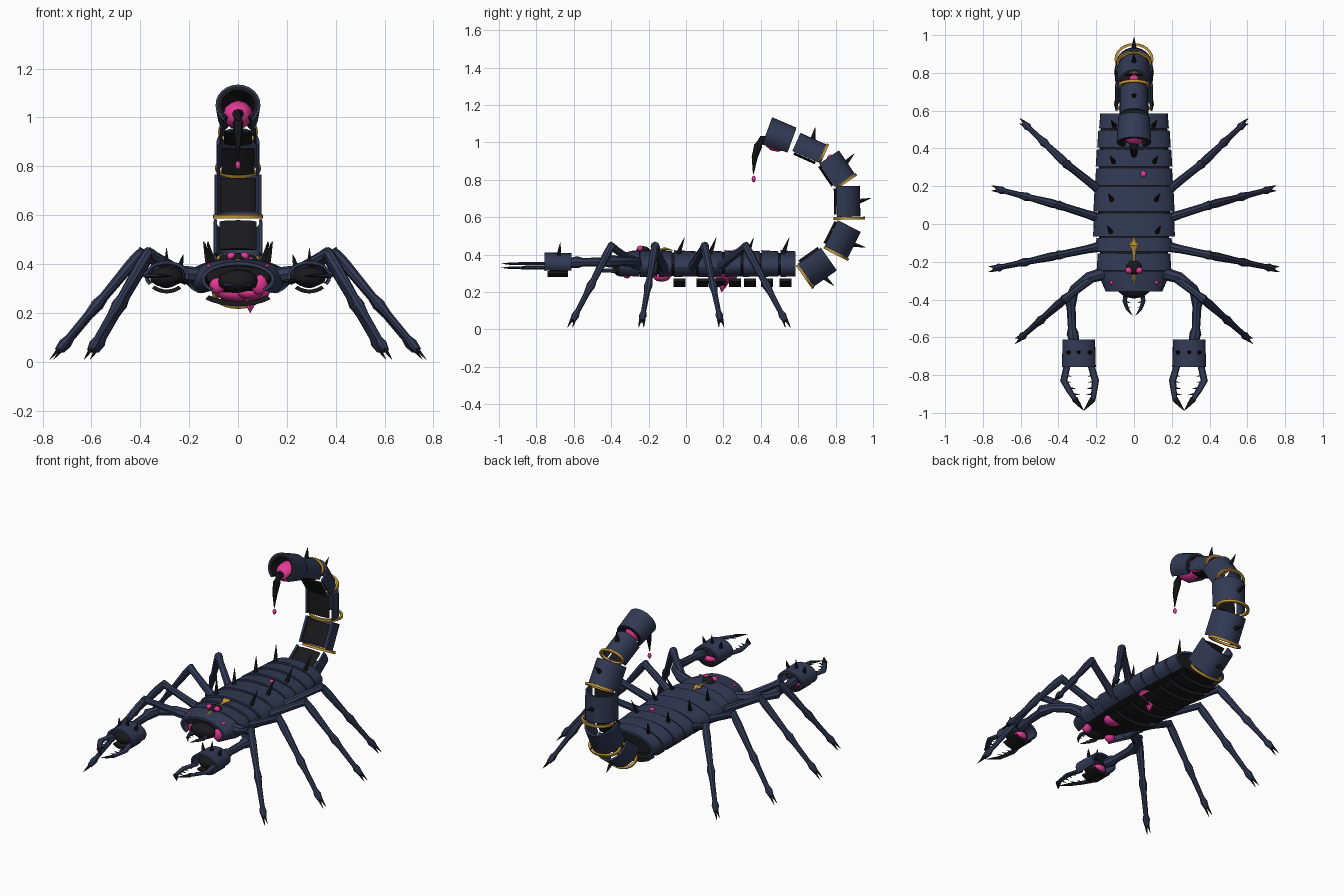
import bpy, bmesh, math
from mathutils import Matrix, Vector as V

if "Cube" in bpy.data.objects:
    bpy.data.objects.remove(bpy.data.objects["Cube"])


def mat(name, rgb):
    m = bpy.data.materials.new(name)
    m.diffuse_color = (*rgb, 1)
    m.use_nodes = True
    m.node_tree.nodes["Principled BSDF"].inputs["Base Color"].default_value = m.diffuse_color
    return m


NAVY = mat("navy_shell", (0.032, 0.042, 0.090))
DARK = mat("black_horn", (0.010, 0.010, 0.012))
PINK = mat("pink_flesh", (0.78, 0.04, 0.30))
GOLD = mat("gold_trim", (0.55, 0.31, 0.04))


def finish(name, bm, m):
    bmesh.ops.recalc_face_normals(bm, faces=bm.faces)
    me = bpy.data.meshes.new(name)
    bm.to_mesh(me)
    bm.free()
    me.materials.append(m)
    ob = bpy.data.objects.new(name, me)
    bpy.context.collection.objects.link(ob)
    return ob


def arch(name, m, M, length, e0, e1, t, a0, a1, n=16):
    """Curved plate of thickness t along local y; e0, e1 = (half width, height) at each end."""
    bm = bmesh.new()
    rows = []
    for i in range(n + 1):
        a = math.radians(a0 + (a1 - a0) * i / n)
        row = []
        for y, (w, h), d in ((-.5, e0, 0), (.5, e1, 0), (.5, e1, t), (-.5, e0, t)):
            p = V(((w - d) * math.cos(a), y * length, (h - d) * math.sin(a)))
            row.append(bm.verts.new(M @ p))
        rows.append(row)
    for r, s in zip(rows, rows[1:]):
        for k in range(4):
            bm.faces.new((r[k], r[(k + 1) % 4], s[(k + 1) % 4], s[k]))
    if a1 - a0 >= 360:
        bmesh.ops.remove_doubles(bm, verts=bm.verts, dist=1e-5)
    else:
        bm.faces.new(rows[0])
        bm.faces.new(rows[-1])
    return finish(name, bm, m)


def tube(name, m, pts, radii, n=8, flat=(1, 1, 1)):
    """Round limb through points with a radius at each."""
    bm = bmesh.new()
    pts = [V(p) for p in pts]
    rings = []
    for i, (p, r) in enumerate(zip(pts, radii)):
        d = pts[min(i + 1, len(pts) - 1)] - pts[max(i - 1, 0)]
        d.normalize()
        u = d.cross(V((0, 0, 1)) if abs(d.z) < .9 else V((1, 0, 0))).normalized()
        v = d.cross(u)
        ring = []
        for k in range(n):
            a = 2 * math.pi * k / n
            o = (u * math.cos(a) + v * math.sin(a)) * r
            ring.append(bm.verts.new(p + V([o[j] * flat[j] for j in range(3)])))
        rings.append(ring)
    for r, s in zip(rings, rings[1:]):
        for k in range(n):
            bm.faces.new((r[k], r[(k + 1) % n], s[(k + 1) % n], s[k]))
    bm.faces.new(rings[0])
    bm.faces.new(rings[-1])
    return finish(name, bm, m)


def ball(name, m, loc, size):
    bm = bmesh.new()
    bmesh.ops.create_icosphere(bm, subdivisions=2, radius=1,
                               matrix=Matrix.Translation(loc) @ Matrix.Diagonal((*size, 1)))
    return finish(name, bm, m)


def spike(name, base, tip, r=.014, m=DARK, flat=(1, 1, 1)):
    base, tip = V(base), V(tip)
    return tube(name, m, [base, base.lerp(tip, .5), tip], [r, r * .6, .001], 6, flat)


T = Matrix.Translation

# Body shells, rear to front, with a dark core showing in the seams
edges = [.59, .5, .4, .3, .2, .06, -.07, -.15, -.25]
widths = [.185, .195, .203, .207, .215, .217, .205, .198]
for y1, y0, w in zip(edges, edges[1:], widths):
    arch("body_shell", NAVY, T((0, (y0 + y1) / 2, .338)), y1 - y0 - .01,
         (w, .086), (w - .006, .08), .014, -42, 222, 20)
arch("head_shell", NAVY, T((0, -.303, .338)), .108, (.15, .072), (.197, .084), .014, -42, 222, 20)
tube("body_core", DARK, [(0, -.33, .348), (0, -.2, .348), (0, .15, .348), (0, .575, .348)],
     [.13, .178, .196, .172], 20, (1, 1, .34))

# Belly plates
for y in (-.035, .088, .18, .263, .342, .432, .532):
    arch("belly_plate", DARK, T((0, y, .34)), .064, (.2, .113), (.2, .113), .022, 228, 312, 8)

# Flesh under the shells and at the mouth
ball("mouth_flesh", PINK, (-.085, -.318, .312), (.034, .03, .036))
ball("mouth_flesh", PINK, (.088, -.315, .318), (.036, .03, .046))
ball("front_belly_flesh", PINK, (.05, -.13, .285), (.055, .05, .03))
ball("belly_flesh", PINK, (.02, .215, .285), (.118, .06, .042))
spike("belly_drip", (.05, .2, .265), (.05, .19, .2), .035, PINK)
ball("back_blister", PINK, (.05, .265, .415), (.016, .018, .014))

# Mouth, eyes and crown ornament
ball("mouth", DARK, (0, -.345, .33), (.085, .05, .048))
ball("eye_mound", DARK, (0, -.23, .422), (.042, .038, .024))
tube("crown_ornament", GOLD, [(0, -.335, .408), (0, -.28, .42), (0, -.17, .426),
     (0, -.135, .428), (0, -.113, .43), (0, -.09, .428), (0, -.07, .422)],
     [.005, .008, .008, .012, .029, .012, .003], 6, (1, 1, .4))
for s in (-1, 1):
    ball("main_eye", PINK, (s * .027, -.245, .433), (.019, .018, .016))
    ball("side_eye", PINK, (s * .118, -.31, .39), (.011, .012, .010))
    tube("mandible", NAVY, [(s * .04, -.36, .315), (s * .05, -.41, .315), (s * .035, -.45, .315),
         (s * .008, -.485, .31)], [.014, .011, .009, .001])
    for y in (-.41, -.435):
        spike("mandible_tooth", (s * .045, y, .315), (s * .018, y - .008, .315), .005)
    # Back spikes
    for y, x in ((.53, .1), (.34, .105), (.14, .115), (-.03, .12)):
        spike("back_spike", (s * x, y - .015, .395), (s * (x + .022), y + .022, .492))

# Tail: arched shells outside, dark plates inside, a gold ring at the root of each segment
tail = [(.705, .33, 35, .15, .1, .14, .076), (.842, .482, 63, .155, .1, .13, .074),
        (.872, .685, 91, .165, .097, .118, .084), (.81, .862, 124, .15, .088, .12, .066),
        (.66, .975, 156, .15, .076, .1, .056)]


def frame(y, z, deg):
    a = math.radians(deg)
    d, n = V((0, math.cos(a), math.sin(a))), V((0, math.sin(a), -math.cos(a)))
    return T((0, y, z)) @ Matrix((V((-1, 0, 0)), d, n)).transposed().to_4x4()


for y, z, deg, L, w, th, ring in tail:
    F = frame(y, z, deg)
    low = F @ T((0, 0, -th * .38))
    e = (w, th * .88)
    arch("tail_shell", NAVY, low, L, e, e, .012, -12, 192)
    arch("tail_inner_plate", DARK, F @ T((0, 0, -th * .5 - .008)), L * .84,
         (w * .76, .014), (w * .76, .014), .011, 185, 355, 8)
    arch("tail_gold_ring", GOLD, F @ T((0, -L / 2 - .008, 0)), .014, (w + .006, ring),
         (w + .006, ring), .014, 0, 360, 24)
    spike("tail_spike", F @ V((0, 0, th * .47)), F @ V((0, .015, th * .47 + .062)), .014)
ball("tail_joint_flesh", PINK, (0, .772, .918), (.025, .018, .018))

# Tail bulb, stinger and venom drop
B = frame(.497, 1.028, 160)
arch("bulb_shell", NAVY, B, .14, (.084, .08), (.092, .088), .008, -50, 230, 18)
arch("bulb_lining", DARK, B, .142, (.076, .072), (.084, .08), .016, -50, 230, 18)
ball("bulb_flesh", PINK, (0, .49, 1.01), (.062, .075, .06))
tube("stinger", DARK, [(0, .44, 1.015), (0, .41, 1.015), (0, .385, .98), (0, .367, .92),
     (0, .36, .83)], [.02, .024, .022, .016, .002])
ball("venom_drop", PINK, (0, .362, .805), (.011, .011, .018))

# Walking legs: hip, knee and foot points
legs = [((.16, -.24, .33), (.37, -.40, .445), (.62, -.62, .02)),
        ((.18, -.12, .33), (.40, -.165, .445), (.76, -.24, .02)),
        ((.18, .03, .33), (.40, .10, .445), (.745, .19, .02)),
        ((.17, .17, .33), (.36, .32, .445), (.595, .545, .02))]
for s in (-1, 1):
    for hip, knee, foot in legs:
        h, k, f = (V((s * p[0], p[1], p[2])) for p in (hip, knee, foot))
        a = k.lerp(f, .52)
        tube("leg_thigh", NAVY, [h, h.lerp(k, .3), h.lerp(k, .85), k, k.lerp(f, .05)],
             [.028, .022, .02, .025, .015])
        tube("leg_shin", NAVY, [k, k.lerp(f, .1), k.lerp(f, .42), k.lerp(f, .5), a, k.lerp(f, .6),
             k.lerp(f, .82), k.lerp(f, .87), k.lerp(f, .94)],
             [.02, .023, .017, .024, .021, .016, .014, .021, .014])
        for dx in (-.014, .014):
            spike("foot_claw", k.lerp(f, .92) + V((0, dx * .6, 0)), f + V((s * .01, dx, -.01)), .009)

    # Claw arm
    tube("claw_arm", NAVY, [(s * .15, -.26, .35), (s * .24, -.285, .365), (s * .315, -.345, .365),
         (s * .338, -.41, .365), (s * .333, -.44, .362), (s * .328, -.55, .36),
         (s * .325, -.58, .36), (s * .315, -.625, .355)],
         [.035, .03, .026, .034, .024, .022, .032, .025])
    # Claw palm with flesh, underplate and spikes
    C = T((s * .292, -.685, .35))
    arch("claw_palm", NAVY, C, .145, (.09, .063), (.086, .058), .012, -35, 215)
    arch("claw_underplate", DARK, C, .11, (.085, .07), (.085, .07), .016, 225, 315, 8)
    ball("claw_flesh", PINK, (s * .292, -.66, .326), (.042, .038, .025))
    ball("claw_core", DARK, (s * .292, -.695, .348), (.072, .06, .044))
    for x, top in ((.235, .44), (.292, .465), (.345, .44)):
        spike("palm_spike", (s * x, -.68, .395), (s * (x + (x - .29) * .2), -.672, top), .012)
    # Curved claw fingers with dark tips and teeth
    thin = (1, 1, .5)
    for x0, x1, x2, z in ((.352, .372, .315, .352), (.23, .204, .216, .33)):
        tube("claw_finger", NAVY, [(s * x0, -.74, z), (s * x1, -.83, z), (s * (x1 + x2) / 2, -.88, z),
             (s * x2, -.925, z), (s * (x2 * .7 + .265 * .3), -.945, z)],
             [.018, .019, .016, .013, .01], 8, thin)
        spike("finger_tip", (s * x2, -.925, z), (s * .266, -.988, z), .017, DARK, thin)
        for j in range(4):
            x = x1 + (x2 - x1) * max(0, j - 1) / 2.5
            y = -.80 - j * .033
            spike("finger_tooth", (s * x, y, z),
                  (s * (x + (.04 if x0 < .3 else -.04)), y - .006, z), .006)

# Smooth the curves while keeping hard edges
bpy.ops.object.select_all(action='SELECT')
bpy.context.view_layer.objects.active = bpy.context.scene.objects[0]
bpy.ops.object.shade_smooth_by_angle(angle=math.radians(32))
